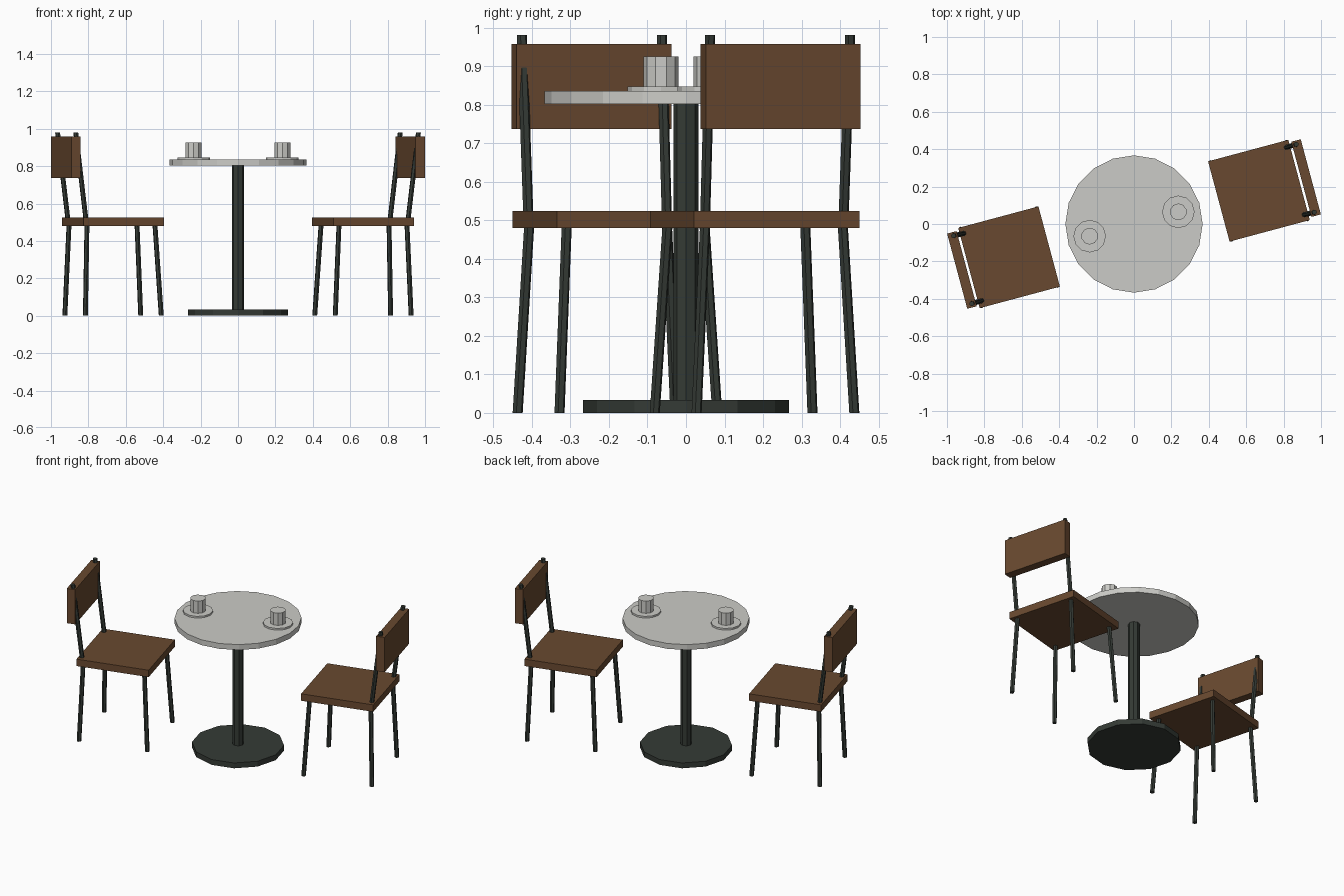
import bpy, bmesh, math
from mathutils import Matrix, Vector

if "Cube" in bpy.data.objects:
    bpy.data.objects.remove(bpy.data.objects["Cube"])


def material(name, rgb):
    m = bpy.data.materials.new(name)
    m.diffuse_color = (*rgb, 1)
    m.use_nodes = True
    m.node_tree.nodes["Principled BSDF"].inputs["Base Color"].default_value = m.diffuse_color
    return m


WOOD = material("brown wood", (0.14, 0.066, 0.029))
METAL = material("dark metal", (0.035, 0.043, 0.036))
STONE = material("pale grey", (0.60, 0.60, 0.57))


def finish(name, bm, mat, matrix=Matrix()):
    bm.transform(matrix)
    me = bpy.data.meshes.new(name)
    bm.to_mesh(me)
    bm.free()
    me.materials.append(mat)
    ob = bpy.data.objects.new(name, me)
    bpy.context.collection.objects.link(ob)
    return ob


def rod(name, a, b, r, sides, mat, matrix=Matrix(), r2=None):
    """Prism from a to b with ends kept horizontal (sheared when it leans)."""
    a, b = Vector(a), Vector(b)
    bm = bmesh.new()
    bmesh.ops.create_cone(bm, cap_ends=True, segments=sides, radius1=r,
                          radius2=r if r2 is None else r2, depth=1)
    for v in bm.verts:
        c = a if v.co.z < 0 else b
        v.co = Vector((v.co.x + c.x, v.co.y + c.y, c.z))
    return finish(name, bm, mat, matrix)


def box(name, lo, hi, mat, matrix=Matrix()):
    lo, hi = Vector(lo), Vector(hi)
    bm = bmesh.new()
    bmesh.ops.create_cube(bm, size=1)
    for v in bm.verts:
        v.co = Vector([l if c < 0 else h for c, l, h in zip(v.co, lo, hi)])
    return finish(name, bm, mat, matrix)


# Table
rod("table_base", (0, 0, 0), (0, 0, 0.034), 0.267, 12, METAL)
rod("table_pole", (0, 0, 0.03), (0, 0, 0.805), 0.033, 8, METAL)
rod("table_top", (0, 0, 0.802), (0, 0, 0.836), 0.367, 20, STONE)

# Each side has a chair, a saucer and a cup; the far side is turned half round
for side, turn in (("right", 0), ("left", math.pi)):
    spin = Matrix.Rotation(turn, 4, 'Z')
    x, y = 0.237, 0.065
    rod(side + "_saucer", (x, y, 0.835), (x, y, 0.847), 0.087, 12, STONE, spin)
    rod(side + "_cup", (x, y, 0.845), (x, y, 0.925), 0.045, 10, STONE, spin)

    # Chair, local x points away from the table
    place = (spin @ Matrix.Translation((0.668, 0.178, 0))
             @ Matrix.Rotation(math.radians(15), 4, 'Z'))
    box(side + "_seat", (-0.222, -0.222, 0.48), (0.222, 0.222, 0.524), WOOD, place)
    box(side + "_backrest", (0.235, -0.208, 0.737), (0.287, 0.208, 0.958), WOOD, place)
    for s in (-1, 1):
        rod(side + "_front_leg", (-0.21, s * 0.212, 0), (-0.182, s * 0.185, 0.49),
            0.0135, 6, METAL, place)
        rod(side + "_rear_leg", (0.21, s * 0.212, 0), (0.194, s * 0.185, 0.49),
            0.0135, 6, METAL, place)
        rod(side + "_back_post", (0.197, s * 0.186, 0.49), (0.257, s * 0.188, 0.981),
            0.0135, 6, METAL, place)
